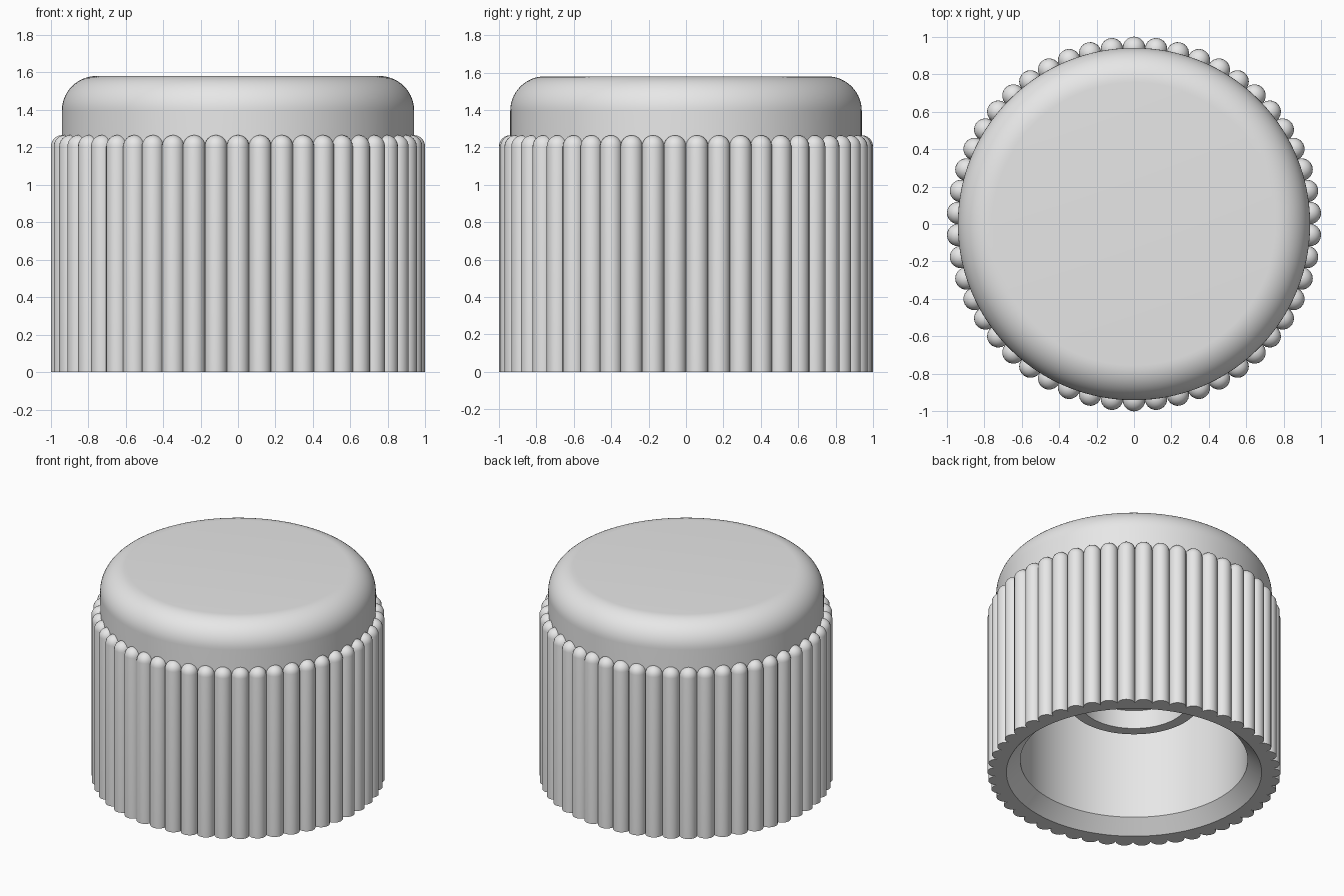
import bpy
import bmesh
from math import cos, sin, pi, radians
from mathutils import Matrix, Vector

if "Cube" in bpy.data.objects:
    bpy.data.objects.remove(bpy.data.objects["Cube"], do_unlink=True)

RADIUS = 0.94       # smooth body
HEIGHT = 1.58
FILLET = 0.185
RIB_COUNT = 50
RIB_RADIUS = 0.06
RIB_SHOULDER = 1.205

grey = bpy.data.materials.new("plain_grey")
grey.use_nodes = True
colour = (0.8, 0.8, 0.8, 1)
grey.diffuse_color = colour
grey.node_tree.nodes["Principled BSDF"].inputs["Base Color"].default_value = colour


def arc(r, z, radius, steps):
    """Quarter circle from the side up to the top."""
    return [(r + radius * cos(i * pi / 2 / steps),
             z + radius * sin(i * pi / 2 / steps)) for i in range(steps + 1)]


def lathe(profile, sides):
    """Revolve (radius, height) points about the z axis."""
    bm = bmesh.new()
    verts = [bm.verts.new((r, 0, z)) for r, z in profile]
    edges = [bm.edges.new(pair) for pair in zip(verts, verts[1:])]
    bmesh.ops.spin(bm, geom=verts + edges, cent=(0, 0, 0), axis=(0, 0, 1),
                   angle=2 * pi, steps=sides, use_merge=True)
    bmesh.ops.remove_doubles(bm, verts=bm.verts, dist=0.0001)
    bmesh.ops.recalc_face_normals(bm, faces=bm.faces)
    return bm


def finish(name, bm):
    mesh = bpy.data.meshes.new(name)
    bm.to_mesh(mesh)
    bm.free()
    mesh.materials.append(grey)
    obj = bpy.data.objects.new(name, mesh)
    bpy.context.collection.objects.link(obj)
    bpy.ops.object.select_all(action='DESELECT')
    obj.select_set(True)
    bpy.context.view_layer.objects.active = obj
    bpy.ops.object.shade_smooth_by_angle(angle=radians(30))
    return obj


# Hollow body: domed outside, chamfered mouth and a central socket post inside
outside = [(RADIUS, 0)] + arc(RADIUS - FILLET, HEIGHT - FILLET, FILLET, 14) + [(0, HEIGHT)]
inside = [(0, 0.70), (0.37, 0.70), (0.37, 0.56), (0.45, 0.56), (0.45, 1.41),
          (0.775, 1.41), (0.775, 0.095), (0.87, 0), (RADIUS, 0)]
finish("cap_body", lathe(outside + inside, 150))

# Grip ribs: round-topped rods set around the body
ribs = lathe([(0, 0), (RIB_RADIUS, 0)] + arc(0, RIB_SHOULDER, RIB_RADIUS, 6), 20)
bmesh.ops.translate(ribs, verts=ribs.verts, vec=Vector((0, RADIUS, 0)))
first_rib = ribs.verts[:] + ribs.edges[:] + ribs.faces[:]
for i in range(1, RIB_COUNT):
    copy = bmesh.ops.duplicate(ribs, geom=first_rib)["geom"]
    bmesh.ops.rotate(ribs, cent=(0, 0, 0),
                     matrix=Matrix.Rotation(2 * pi * i / RIB_COUNT, 3, 'Z'),
                     verts=[v for v in copy if isinstance(v, bmesh.types.BMVert)])
finish("grip_ribs", ribs)
